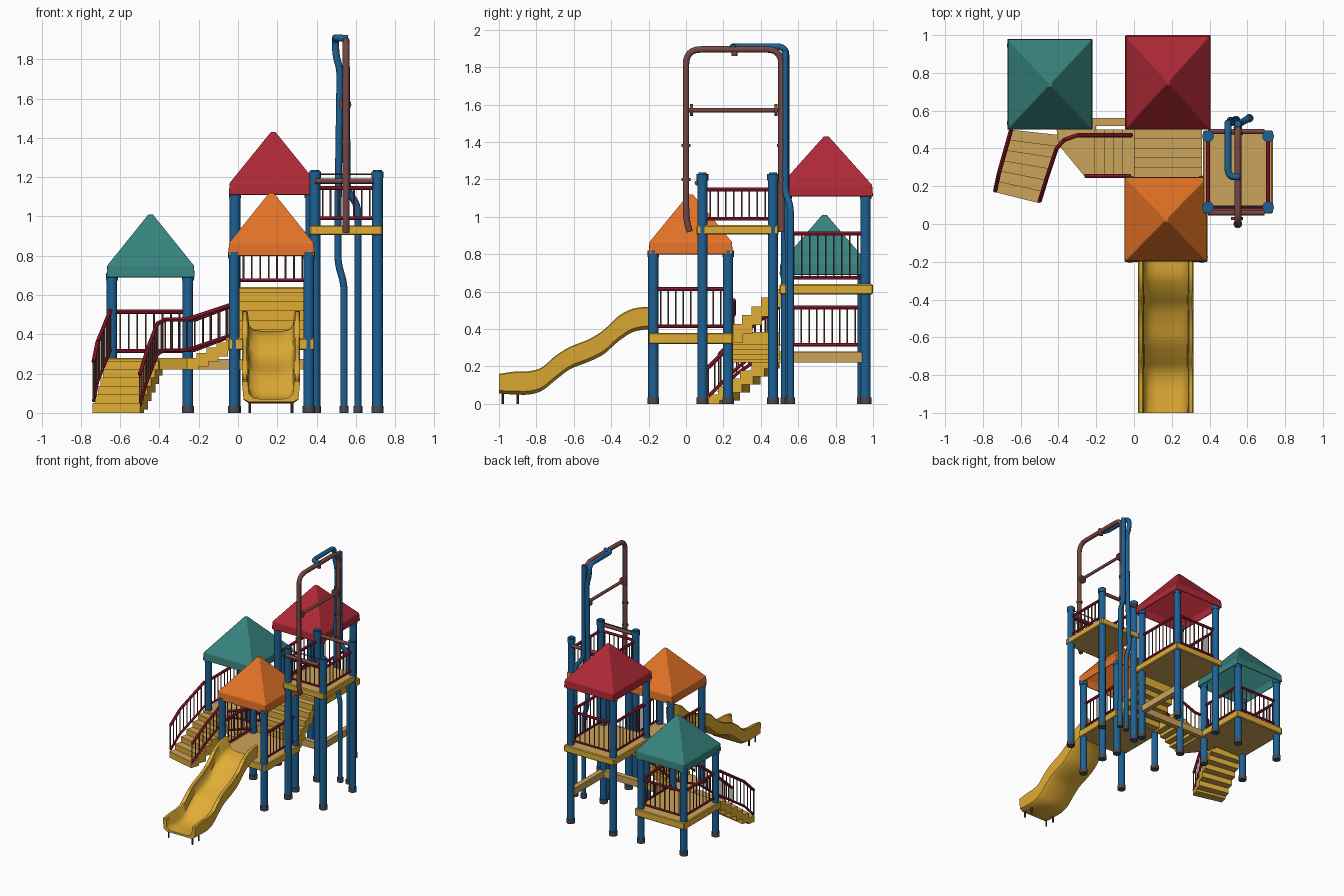
import bpy, bmesh, math
from mathutils import Vector as V

if "Cube" in bpy.data.objects:
    bpy.data.objects.remove(bpy.data.objects["Cube"])

def mat(name, c):
    m = bpy.data.materials.new(name)
    m.diffuse_color = (*c, 1)
    m.use_nodes = True
    m.node_tree.nodes["Principled BSDF"].inputs["Base Color"].default_value = m.diffuse_color
    return m

YEL = mat("yellow", (0.75, 0.42, 0.035))
TAN = mat("tan tread", (0.60, 0.37, 0.10))
BLUE = mat("blue", (0.012, 0.12, 0.30))
RED = mat("red", (0.43, 0.022, 0.036))
ORA = mat("orange", (0.77, 0.17, 0.02))
TEAL = mat("teal", (0.038, 0.23, 0.21))
RAIL = mat("dark red", (0.36, 0.014, 0.036))
BROWN = mat("brown", (0.18, 0.065, 0.06))
GREY = mat("grey", (0.07, 0.07, 0.08))

def finish(name, bm, *mats, smooth=False):
    bmesh.ops.recalc_face_normals(bm, faces=bm.faces)
    me = bpy.data.meshes.new(name)
    bm.to_mesh(me)
    bm.free()
    for m in mats:
        me.materials.append(m)
    ob = bpy.data.objects.new(name, me)
    bpy.context.collection.objects.link(ob)
    if smooth:
        bpy.ops.object.select_all(action='DESELECT')
        ob.select_set(True)
        bpy.context.view_layer.objects.active = ob
        bpy.ops.object.shade_smooth_by_angle(angle=math.radians(40))
    return ob

def tube(bm, p, q, r, n=8, idx=0):
    p, q = V(p), V(q)
    rot = (q - p).to_track_quat('Z', 'Y')
    rings = [[bm.verts.new(c + rot @ V((r * math.cos(2 * math.pi * i / n), r * math.sin(2 * math.pi * i / n), 0)))
              for i in range(n)] for c in (p, q)]
    fs = [bm.faces.new(rings[0]), bm.faces.new(rings[1])]
    fs += [bm.faces.new((rings[0][i - 1], rings[0][i], rings[1][i], rings[1][i - 1])) for i in range(n)]
    for f in fs:
        f.material_index = idx

def prism(bm, plan, z0, z1, idx=0):
    # Sides use slot 0, top and underside use slot idx
    a = [bm.verts.new((x, y, z0)) for x, y in plan]
    b = [bm.verts.new((x, y, z1)) for x, y in plan]
    bm.faces.new(a).material_index = idx
    bm.faces.new(b).material_index = idx
    for i in range(len(a)):
        bm.faces.new((a[i - 1], a[i], b[i], b[i - 1]))

def rect(x0, x1, y0, y1):
    return [(x0, y0), (x1, y0), (x1, y1), (x0, y1)]

def rounded(pts, r, n=6):
    pts = [V(p) for p in pts]
    out = [pts[0]]
    for a, b, c in zip(pts, pts[1:], pts[2:]):
        s = b + (a - b).normalized() * min(r, (a - b).length / 2)
        e = b + (c - b).normalized() * min(r, (c - b).length / 2)
        out += [s.lerp(b, t / n).lerp(b.lerp(e, t / n), t / n) for t in range(n + 1)]
    return out + [pts[-1]]

def pipe(name, pts, r, m, fillet=0.08):
    cu = bpy.data.curves.new(name, 'CURVE')
    cu.dimensions = '3D'
    cu.bevel_depth, cu.bevel_resolution, cu.use_fill_caps = r, 3, True
    path = rounded(pts, fillet)
    sp = cu.splines.new('POLY')
    sp.points.add(len(path) - 1)
    for s, p in zip(sp.points, path):
        s.co = (*p, 1)
    tmp = bpy.data.objects.new(name + "_curve", cu)
    bpy.context.collection.objects.link(tmp)
    me = bpy.data.meshes.new_from_object(tmp.evaluated_get(bpy.context.evaluated_depsgraph_get()))
    bpy.data.objects.remove(tmp)
    me.name = name
    me.materials.clear()
    me.materials.append(m)
    bpy.context.collection.objects.link(bpy.data.objects.new(name, me))

def post(name, x, y, h, cap=False):
    bm = bmesh.new()
    tube(bm, (x, y, 0), (x, y, h), 0.027, 16)
    tube(bm, (x, y, 0), (x, y, 0.035), 0.031, 16, 1)
    tube(bm, (x, y, h - 0.03), (x, y, h + 0.005), 0.031, 16)
    if cap:
        tube(bm, (x, y, h), (x, y, h + 0.012), 0.022, 16)
    finish(name, bm, BLUE, GREY, smooth=True)

def railing(name, pts, h, step=0.042):
    bm = bmesh.new()
    pts = [V(p) for p in pts]
    up = V((0, 0, h))
    for a, b in zip(pts, pts[1:]):
        tube(bm, a, b, 0.009)
        tube(bm, a + up, b + up, 0.011)
        n = max(1, round((b - a).length / step))
        for i in range(n + 1):
            p = a.lerp(b, i / n)
            tube(bm, p, p + up, 0.0045, 6, 1)
    finish(name, bm, RAIL, BROWN, smooth=True)

def deck(name, x0, x1, y0, y1, z0, z1):
    bm = bmesh.new()
    prism(bm, rect(x0, x1, y0, y1), z0, z1, 1)
    ob = finish(name, bm, YEL, TAN)
    ob.modifiers.new("soft", 'BEVEL').width = 0.006

def roof(name, x0, x1, y0, y1, z0, zb, zt, m):
    bm = bmesh.new()
    cx, cy = (x0 + x1) / 2, (y0 + y1) / 2
    loops = [[bm.verts.new((x, y, z)) for x, y in rect(cx - a * (x1 - x0) / 2, cx + a * (x1 - x0) / 2,
                                                       cy - a * (y1 - y0) / 2, cy + a * (y1 - y0) / 2)]
             for a, z in ((1, z0), (0.98, zb), (0.05, zt))]
    for a, b in zip(loops, loops[1:]):
        for i in range(4):
            bm.faces.new((a[i - 1], a[i], b[i], b[i - 1]))
    bm.faces.new(loops[-1])
    ob = finish(name, bm, m)
    so = ob.modifiers.new("shell", 'SOLIDIFY')
    so.thickness, so.offset = 0.012, -1
    bv = ob.modifiers.new("soft", 'BEVEL')
    bv.width, bv.segments = 0.006, 2

# Three roofed towers: post lines, deck extents, deck height, roof heights
towers = [("orange", ORA, (-.02, .36), (-.175, .225), (-.05, .39, -.2, .25), .32, .38, (.80, .865, 1.12)),
          ("red", RED, (-.015, .37), (.535, .96), (-.047, .405, .5, 1.0), .585, .64, (1.11, 1.17, 1.43)),
          ("teal", TEAL, (-.642, -.255), (.535, .945), (-.67, -.22, .5, .98), .22, .28, (.69, .75, 1.01))]
for n, m, xs, ys, d, z0, z1, rz in towers:
    for i, x in enumerate(xs):
        for j, y in enumerate(ys):
            post(f"{n}_post_{i}{j}", x, y, rz[0] + 0.015)
    deck(n + "_deck", *d, z0, z1)
    roof(n + "_roof", *d, *rz, m)
    z, h = z1 + .035, .235 if n == "red" else .2
    for s, x in zip(("left", "right"), xs):
        railing(f"{n}_{s}_railing", [(x, ys[0], z), (x, ys[1], z)], h)
    if n != "orange":
        railing(n + "_back_railing", [(xs[0], ys[1], z), (xs[1], ys[1], z)], h)

# Tall open lookout
for i, x in enumerate((.392, .71)):
    for j, y in enumerate((.088, .465)):
        post(f"lookout_post_{i}{j}", x, y, 1.225, True)
    railing(f"lookout_side_railing_{i}", [(x, .088, .99), (x, .465, .99)], .155)
railing("lookout_front_railing", [(.392, .088, .99), (.71, .088, .99)], .155)
deck("lookout_deck", .365, .735, .055, .495, .905, .955)

# Pipe arch with crossbar and collars
pipe("arch", [(.55, .02, .92), (.55, 0, .99), (.55, 0, 1.895), (.55, .51, 1.895), (.55, .51, .92)], .018, BROWN)
bm = bmesh.new()
tube(bm, (.55, 0, 1.57), (.55, .51, 1.57), .012, 12)
for y in (.03, .48):
    tube(bm, (.545, y - .008, 1.57), (.545, y + .008, 1.57), .032, 16)
for y in (0, .51):
    for z in (1.2, 1.38):
        tube(bm, (.55, y, z - .008), (.55, y, z + .008), .023, 12)
tube(bm, (.55, .26, 1.86), (.55, .26, 1.895), .016, 12)
for y in (.06, .49):
    tube(bm, (.392, y, 1.18), (.69, y, 1.18), .014, 12)
finish("arch_fittings", bm, BROWN, smooth=True)
bm = bmesh.new()
tube(bm, (.392, .088, 1.215), (.71, .088, 1.215), .004)
finish("lookout_cable", bm, GREY)

# Blue sliding poles
pipe("sliding_pole", [(.54, .55, 0), (.54, .55, .66), (.508, .55, .76), (.51, .535, 1.1), (.52, .535, 1.75),
                      (.497, .535, 1.82), (.497, .535, 1.91), (.497, .25, 1.91), (.56, .25, 1.905)], .018, BLUE, .05)
pipe("curved_pole", [(.61, .56, 0), (.61, .56, 1.06), (.555, .53, 1.13), (.55, .53, 1.89)], .018, BLUE, .05)
bm = bmesh.new()
for x, y in ((.54, .55), (.61, .56)):
    tube(bm, (x, y, 0), (x, y, .035), .023, 12)
finish("pole_feet", bm, GREY, smooth=True)

# Stairs from orange deck up to red deck
bm = bmesh.new()
for i in range(5):
    z = .38 + .047 * (i + 1)
    prism(bm, rect(0, .36, .25 + .05 * i, .305 + .05 * i), z - .1, z, 1)
finish("upper_stairs", bm, YEL, TAN)

# Landing beside the teal deck and short steps to the orange deck
bm = bmesh.new()
prism(bm, [(-.41, .5), (-.4, .42), (-.26, .25), (-.2, .25), (-.2, .52)], .22, .28, 1)
for i in range(4):
    z = .28 + .026 * (i + 1)
    prism(bm, rect(-.21 + .05 * i, -.15 + .05 * i, .25, .5), z - .07, z, 1)
finish("landing_steps", bm, YEL, TAN)
railing("landing_front_railing", [(-.26, .255, .32), (-.02, .255, .40)], .155)

# Entry stairs, skewed in plan
bm = bmesh.new()
L0, L1, R0, R1 = V((-.74, .17)), V((-.66, .5)), V((-.5, .11)), V((-.385, .47))
N = 6
for i in range(N):
    a, b = i / N, min(1, (i + 1.15) / N)
    z = .05 + .043 * i
    prism(bm, [L0.lerp(L1, a), R0.lerp(R1, a), R0.lerp(R1, b), L0.lerp(L1, b)], max(0, z - .075), z, 1)
finish("entry_stairs", bm, YEL, TAN)
railing("entry_left_railing", [(-.735, .175, .06), (-.715, .27, .16), (-.65, .5, .32)], .2)
railing("entry_right_railing", [(-.5, .12, .04), (-.46, .25, .17), (-.41, .40, .30), (-.37, .445, .32), (-.3, .47, .32),
                                (-.22, .47, .32), (-.01, .47, .40)], .155)

# Low beams linking teal and red towers
bm = bmesh.new()
prism(bm, rect(-.23, .38, .52, .56), .22, .275)
prism(bm, rect(.35, .39, .56, .96), .22, .275)
finish("low_beams", bm, TAN)

# Wavy slide: underside and rim heights along y, lofted U section
prof = [(-.19, .40, .52), (-.28, .385, .51), (-.36, .335, .47), (-.44, .265, .395), (-.52, .225, .345),
        (-.62, .185, .305), (-.70, .125, .255), (-.77, .07, .195), (-.84, .05, .175), (-.92, .05, .172), (-1.0, .055, .16)]
def smooth_path(ps, n=4):
    ps = [V(p) for p in ps]
    out = []
    for i in range(len(ps) - 1):
        a, b, c, d = ps[max(i - 1, 0)], ps[i], ps[i + 1], ps[min(i + 2, len(ps) - 1)]
        for k in range(n):
            t = k / n
            out.append(.5 * (2 * b + (c - a) * t + (2 * a - 5 * b + 4 * c - d) * t * t + (3 * b - a - 3 * c + d) * t ** 3))
    return out + [ps[-1]]
half = [(.112, 0), (.14, .15), (.148, .95), (.142, 1), (.124, 1), (.118, .95), (.112, .4), (.09, .2), (.05, .14)]
section = half + [(-x, t) for x, t in reversed(half)]
bm = bmesh.new()
rings = [[bm.verts.new((.168 + x, p.x, p.y + (p.z - p.y) * t)) for x, t in section] for p in smooth_path(prof)]
for a, b in zip(rings, rings[1:]):
    for i in range(len(section)):
        bm.faces.new((a[i - 1], a[i], b[i], b[i - 1]))
bm.faces.new(rings[0])
bm.faces.new(rings[-1])
finish("slide", bm, YEL, smooth=True)
bm = bmesh.new()
for x in (.06, .275):
    for y in (-.98, -.9):
        tube(bm, (x, y, 0), (x, y, .07), .007)
finish("slide_legs", bm, GREY)
